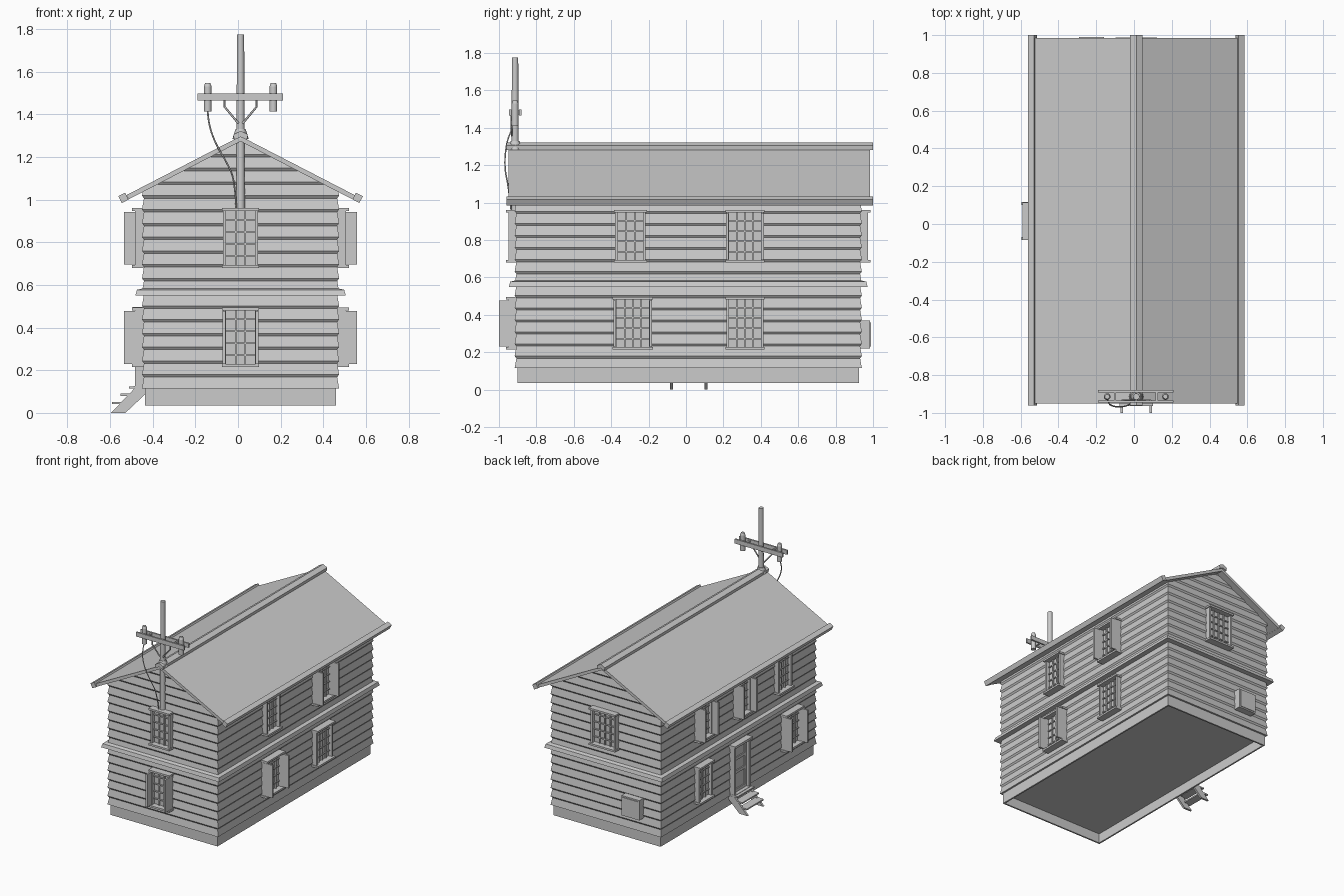
import bpy, bmesh, math
from mathutils import Matrix, Vector

if "Cube" in bpy.data.objects:
    bpy.data.objects.remove(bpy.data.objects["Cube"])

grey = bpy.data.materials.new("plain_grey")
grey.use_nodes = True
grey.diffuse_color = (0.6, 0.6, 0.6, 1)
grey.node_tree.nodes["Principled BSDF"].inputs["Base Color"].default_value = (0.6, 0.6, 0.6, 1)

C = 0.012                      # centre of the house in x and y
HX, HY = 0.462, 0.928          # half sizes of the walls
SLOPE = math.atan(0.516)
RIDGE = 1.297


def finish(name, bm, matrix=None, smooth=False):
    bmesh.ops.recalc_face_normals(bm, faces=bm.faces)
    mesh = bpy.data.meshes.new(name)
    bm.to_mesh(mesh)
    bm.free()
    mesh.materials.append(grey)
    ob = bpy.data.objects.new(name, mesh)
    bpy.context.collection.objects.link(ob)
    if matrix:
        ob.matrix_world = matrix
    if smooth:
        bpy.ops.object.select_all(action='DESELECT')
        ob.select_set(True)
        bpy.context.view_layer.objects.active = ob
        bpy.ops.object.shade_smooth_by_angle(angle=math.radians(40))
    return ob


def add_box(bm, x, y, z):
    """Box from (min, max) pairs."""
    size = Vector((x[1] - x[0], y[1] - y[0], z[1] - z[0]))
    mid = Vector((sum(x), sum(y), sum(z))) / 2
    bmesh.ops.create_cube(bm, size=1, matrix=Matrix.Translation(mid) @ Matrix.Diagonal(size).to_4x4())


def boxes(name, items, matrix=None):
    bm = bmesh.new()
    for item in items:
        add_box(bm, *item)
    return finish(name, bm, matrix)


def prism(name, profile, y0, y1):
    """Extrude an x-z outline along y."""
    bm = bmesh.new()
    face = bm.faces.new([bm.verts.new((x, y0, z)) for x, z in profile])
    new = bmesh.ops.extrude_face_region(bm, geom=[face], use_keep_orig=True)["geom"]
    bmesh.ops.translate(bm, vec=(0, y1 - y0, 0), verts=[v for v in new if isinstance(v, bmesh.types.BMVert)])
    return finish(name, bm)


def rect_loft(bm, rings):
    """Skin rectangles given as (outset, z) around the house."""
    previous = None
    for out, z in rings:
        ring = [bm.verts.new((C + sx * (HX + out), C + sy * (HY + out), z))
                for sx, sy in ((-1, -1), (1, -1), (1, 1), (-1, 1))]
        if previous:
            for i in range(4):
                j = (i + 1) % 4
                bm.faces.new((previous[i], previous[j], ring[j], ring[i]))
        previous = ring


def cylinders(name, items, sides=12):
    """Tapered upright cylinders: (x, y, z0, z1, r0, r1)."""
    bm = bmesh.new()
    for x, y, z0, z1, r0, r1 in items:
        bmesh.ops.create_cone(bm, cap_ends=True, segments=sides, radius1=r0, radius2=r1, depth=z1 - z0,
                              matrix=Matrix.Translation((x, y, (z0 + z1) / 2)))
    return finish(name, bm, smooth=True)


def wire(name, points, radius, kind='POLY'):
    curve = bpy.data.curves.new(name, 'CURVE')
    curve.dimensions = '3D'
    curve.bevel_depth = radius
    curve.bevel_resolution = 1
    curve.use_fill_caps = True
    spline = curve.splines.new(kind)
    spline.points.add(len(points) - 1)
    for p, co in zip(spline.points, points):
        p.co = (*co, 1)
    if kind == 'NURBS':
        spline.use_endpoint_u = True
        spline.order_u = 3
    curve.materials.append(grey)
    bpy.context.collection.objects.link(bpy.data.objects.new(name, curve))


# Foundation band, open underneath, with the floor above it
fx, fy, t = HX - 0.014, HY - 0.014, 0.012
fz = (0.035, 0.12)
band = []
for s in (-1, 1):
    band.append((sorted((C + s * fx, C + s * (fx - t))), (C - fy, C + fy), fz))
    band.append(((C - fx + t, C + fx - t), sorted((C + s * fy, C + s * (fy - t))), fz))
boxes("foundation", band)
boxes("floor", [((C - fx, C + fx), (C - fy, C + fy), (0.108, 0.118))])

# Lapped siding on all four walls, cut to the roof slope
rings, z, course = [(-0.02, 0.115)], 0.115, 0.0645
while z < RIDGE:
    rings += [(0, z), (-0.009, z + course - 0.012)]
    z += course
bm = bmesh.new()
rect_loft(bm, rings)
for s in (-1, 1):
    bmesh.ops.bisect_plane(bm, geom=bm.verts[:] + bm.edges[:] + bm.faces[:],
                           plane_co=(C, 0, RIDGE - 0.012),
                           plane_no=(s * math.sin(SLOPE), 0, math.cos(SLOPE)), clear_outer=True)
finish("siding", bm)

# Belt board between the storeys
bm = bmesh.new()
rect_loft(bm, [(-0.01, 0.55), (0.031, 0.55), (0.024, 0.577), (-0.01, 0.585)])
finish("belt_board", bm)

# Roof slabs, eave boards and ridge cap
for side, s in (("right", -1), ("left", 1)):
    run, drop = 0.535, 0.535 * math.tan(SLOPE)
    prism(side + "_roof_slab", [(C, RIDGE), (C + s * run, RIDGE - drop),
                                (C + s * (run - 0.01), RIDGE - drop - 0.02), (C, RIDGE - 0.024)], -0.95, 0.985)
    boxes(side + "_eave_board", [((-0.018, 0.018), (-0.96, 1.0), (-0.018, 0.018))],
          Matrix.Translation((C + s * 0.549, 0, 1.008)) @ Matrix.Rotation(s * SLOPE, 4, 'Y'))
prism("ridge_cap", [(C, 1.322), (C + 0.034, 1.305), (C + 0.03, 1.28), (C, 1.293),
                    (C - 0.03, 1.28), (C - 0.034, 1.305)], -0.96, 1.0)


# Windows: local x runs along the wall and -y points outwards
def place(wall, along, z):
    spots = {"front": (along, C - HY, 0), "back": (along, C + HY, 180),
             "left": (C + HX, along, 90), "right": (C - HX, along, -90)}
    x, y, angle = spots[wall]
    return Matrix.Translation((x, y, z)) @ Matrix.Rotation(math.radians(angle), 4, 'Z')


def window(name, wall, along, z, width, shutters):
    h, w, bar = 0.28, width / 2, 0.004
    inner = w - 0.02
    m = place(wall, along, z)
    parts = [((-w, w), (-0.047, 0.01), (0, 0.014)), ((-w, w), (-0.047, 0.01), (h - 0.014, h))]
    for s in (-1, 1):
        parts.append((sorted((s * inner, s * (w - 0.006))), (-0.032, 0.01), (0.01, h - 0.01)))
    boxes(name + "_frame", parts, m)
    boxes(name + "_glass", [((-inner, inner), (-0.004, 0), (0.01, h - 0.01))], m)
    cols, rows = (4 if width > 0.2 else 3), 5
    bars = [((u - bar, u + bar), (-0.014, 0), (0.01, h - 0.01))
            for u in (inner * (2 * i / cols - 1) for i in range(1, cols))]
    bars += [((-inner, inner), (-0.013, 0), (v - bar, v + bar)) for v in (h * j / rows for j in range(1, rows))]
    boxes(name + "_bars", bars, m)
    if shutters:
        boxes(name + "_shutters", [(sorted((s * (w - 0.004), s * (w - 0.018))), (-0.085, 0), (0.015, h - 0.018))
                                   for s in (-1, 1)], m)


LOW, HIGH = 0.215, 0.68
for wall, along, z, width, shutters in (
        ("front", C, LOW, 0.175, True), ("front", C, HIGH, 0.175, False), ("back", C, HIGH, 0.22, False),
        ("left", -0.285, LOW, 0.215, True), ("left", 0.315, LOW, 0.21, False),
        ("left", -0.297, HIGH, 0.175, False), ("left", 0.315, HIGH, 0.21, True),
        ("right", 0.45, LOW, 0.175, False), ("right", -0.6, LOW, 0.21, True),
        ("right", 0.45, HIGH, 0.175, True), ("right", -0.01, HIGH, 0.175, True),
        ("right", -0.5, HIGH, 0.175, False)):
    level = "lower" if z == LOW else "upper"
    side = "rear_" if along > 0.1 else "fore_" if along < -0.1 else "middle_"
    window(f"{wall}_{level}_{side}window", wall, along, z, width, shutters)

# Door with a glazed upper panel
door = place("right", 0.015, 0.115)
boxes("door_frame", [((-0.105, 0.105), (-0.045, 0.01), (0.365, 0.382)), ((-0.1, 0.1), (-0.04, 0.01), (0, 0.012)),
                     ((-0.098, -0.078), (-0.034, 0.01), (0, 0.37)), ((0.078, 0.098), (-0.034, 0.01), (0, 0.37))], door)
boxes("door_panel", [((-0.08, 0.08), (-0.005, 0), (0, 0.37))], door)
boxes("door_rails", [((-0.08, 0.08), (-0.013, 0), (v, v + 0.022)) for v in (0.012, 0.15, 0.25, 0.343)]
      + [((u - 0.011, u + 0.011), (-0.013, 0), (0.012, 0.365)) for u in (-0.067, 0.067)], door)

# Steps up to the door
for label, y in (("front", -0.078), ("back", 0.108)):
    prism(label + "_stringer", [(-0.595, 0), (-0.528, 0), (-0.432, 0.09), (-0.432, 0.115), (-0.485, 0.115)],
          y - 0.008, y + 0.008)
boxes("treads", [((x, x + 0.062), (-0.085, 0.115), (h, h + 0.01))
                 for x, h in ((-0.59, 0.042), (-0.552, 0.08), (-0.512, 0.114))])

# Utility box on the back wall
boxes("utility_box", [((-0.3, -0.15), (0.92, 0.985), (0.22, 0.37)), ((-0.29, -0.16), (0.98, 0.99), (0.23, 0.36))])

# Utility pole with double crossarm, braces, insulators and drop cable
PY = -0.914
cylinders("pole", [(C, PY, 0.955, 1.775, 0.02, 0.017)], 16)
cylinders("pole_collar", [(C, PY, 1.285, 1.33, 0.038, 0.024)])
boxes("crossarm", [((-0.19, 0.21), (PY + o - 0.006, PY + o + 0.006), (1.465, 1.498)) for o in (-0.026, 0.028)]
      + [((x - 0.006, x + 0.006), (PY - 0.026, PY + 0.028), (1.47, 1.493)) for x in (-0.1, 0.12)])
insulators = []
for x in (C - 0.154, C + 0.154):
    insulators += [(x, PY, 1.413, 1.53, 0.018, 0.018), (x, PY, 1.53, 1.547, 0.018, 0.012)]
cylinders("insulators", insulators)
for label, s in (("right", -1), ("left", 1)):
    wire(label + "_brace", [(C + s * 0.075, PY - 0.02, 1.475), (C + s * 0.075, PY - 0.02, 1.435),
                            (C + s * 0.01, PY - 0.018, 1.357)], 0.005)
wire("drop_cable", [(C - 0.154, PY, 1.42), (-0.14, -0.95, 1.36), (-0.105, -0.968, 1.26), (-0.05, -0.968, 1.17),
                    (-0.015, -0.95, 1.09), (-0.008, -0.935, 0.96)], 0.004, 'NURBS')
